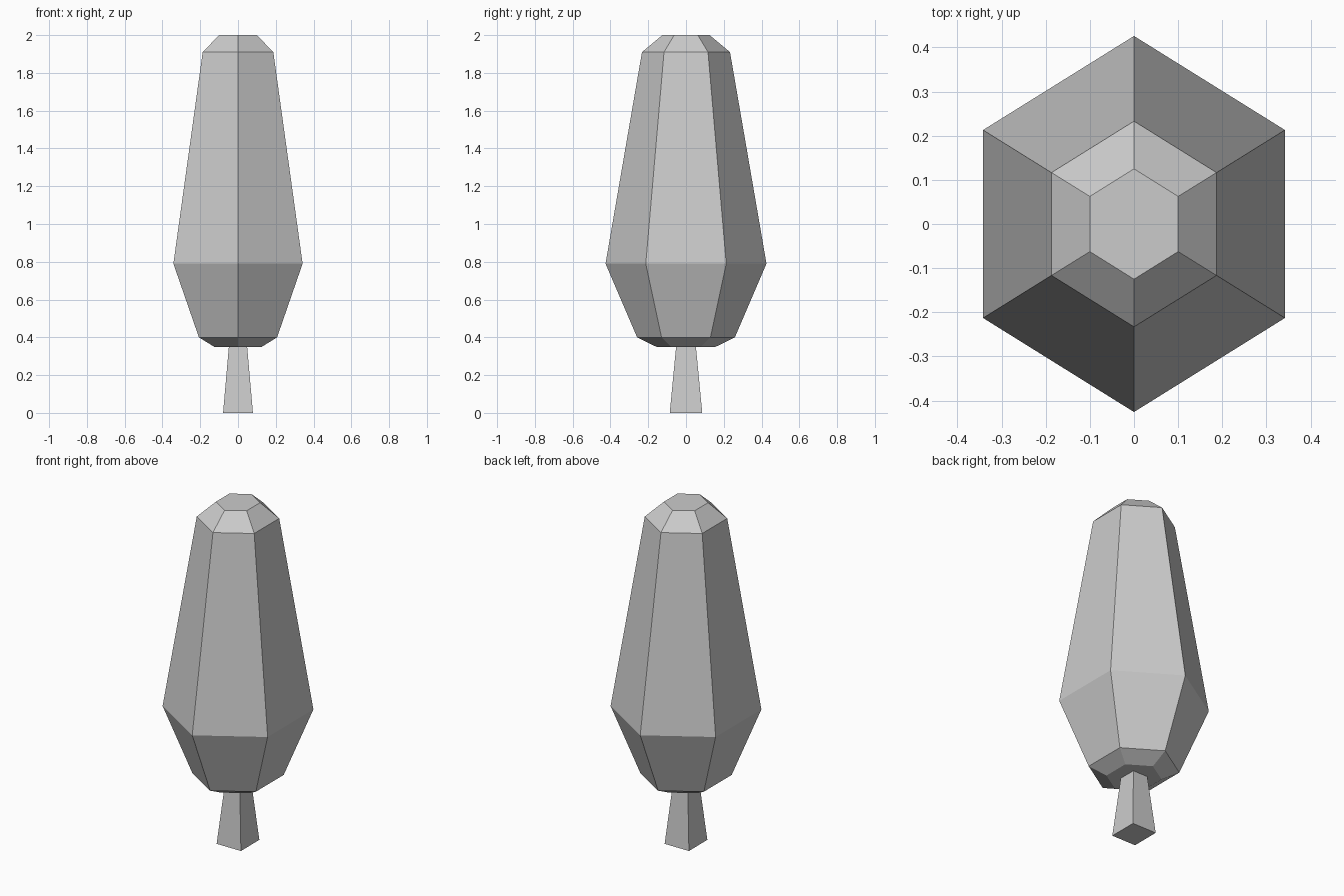
import bpy, math

if "Cube" in bpy.data.objects:
    bpy.data.objects.remove(bpy.data.objects["Cube"])


def stacked_rings(name, outline, rings):
    """Loft scaled copies of a 2D outline: rings = (z, x half-size, y half-size)."""
    n = len(outline)
    verts = [(u * sx, v * sy, z) for z, sx, sy in rings for u, v in outline]
    faces = [tuple(reversed(range(n)))]
    for r in range(len(rings) - 1):
        for i in range(n):
            j = (i + 1) % n
            faces.append((r * n + i, r * n + j, (r + 1) * n + j, (r + 1) * n + i))
    top = (len(rings) - 1) * n
    faces.append(tuple(range(top, top + n)))
    mesh = bpy.data.meshes.new(name)
    mesh.from_pydata(verts, [], faces)
    mesh.update()
    obj = bpy.data.objects.new(name, mesh)
    bpy.context.collection.objects.link(obj)
    return obj


# Hexagon with points on +-y, stretched so its half-width in x is 1
hexagon = [(round(math.cos(a) / math.cos(math.pi / 6), 6), math.sin(a))
           for a in (math.pi / 2 + k * math.pi / 3 for k in range(6))]
square = [(-1, -1), (1, -1), (1, 1), (-1, 1)]

# Six-sided tapering foliage with bevelled top and bottom
stacked_rings("foliage", hexagon, [
    (0.35, 0.126, 0.157),
    (0.40, 0.207, 0.259),
    (0.79, 0.342, 0.426),
    (1.91, 0.187, 0.233),
    (2.00, 0.100, 0.125),
])

# Four-sided trunk, narrowing up to the foliage
stacked_rings("trunk", square, [
    (0.0, 0.079, 0.086),
    (0.355, 0.048, 0.052),
])
